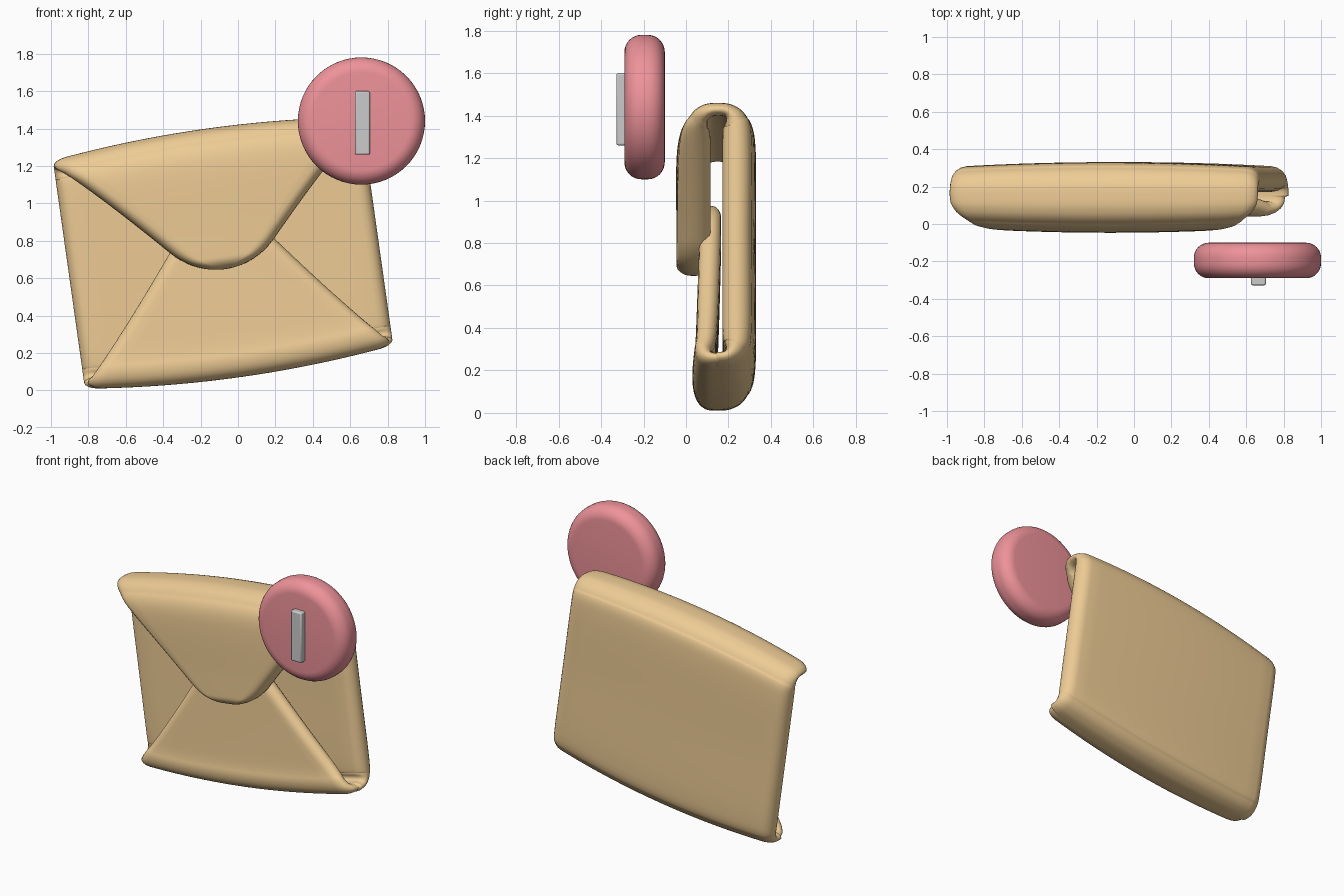
import bpy, bmesh, math
from mathutils import Vector

if "Cube" in bpy.data.objects:
    bpy.data.objects.remove(bpy.data.objects["Cube"])


def material(name, color):
    m = bpy.data.materials.new(name)
    m.diffuse_color = color
    m.use_nodes = True
    m.node_tree.nodes["Principled BSDF"].inputs["Base Color"].default_value = m.diffuse_color
    return m


def make_object(name, bm, mat=None, angle=60):
    bmesh.ops.remove_doubles(bm, verts=bm.verts, dist=0.0004)
    bmesh.ops.recalc_face_normals(bm, faces=bm.faces)
    me = bpy.data.meshes.new(name)
    bm.to_mesh(me)
    bm.free()
    ob = bpy.data.objects.new(name, me)
    bpy.context.collection.objects.link(ob)
    if mat:
        me.materials.append(mat)
    bpy.ops.object.select_all(action='DESELECT')
    ob.select_set(True)
    bpy.context.view_layer.objects.active = ob
    bpy.ops.object.shade_smooth_by_angle(angle=math.radians(angle))
    return ob


def bridge(bm, rings):
    for a, b in zip(rings, rings[1:]):
        for i in range(len(a)):
            j = (i + 1) % len(a)
            bm.faces.new((a[i], a[j], b[j], b[i]))


def catmull(p0, p1, p2, p3, t):
    return 0.5 * (2 * p1 + (p2 - p0) * t + (2 * p0 - 5 * p1 + 4 * p2 - p3) * t * t
                  + (3 * p1 - p0 - 3 * p2 + p3) * t ** 3)


def flap_width(d, slope, radius):
    # half width of a rounded triangular flap at distance d from its tip
    a = math.atan(slope)
    tangent = radius * (1 - math.cos(a))
    if d < tangent:
        return math.sqrt(max(0, radius ** 2 - (radius - d) ** 2))
    return radius * math.sin(a) + (d - tangent) / slope


# Envelope: one folded sheet, path of (y, height, half thickness) tip to tip
TOP_TIP, LOW_TIP = -0.08, 0.22
keys = [Vector(k) for k in (
    (0.035, TOP_TIP, 0.08), (0.035, 0.1, 0.08), (0.035, 0.44, 0.078),
    (0.05, 0.535, 0.05), (0.09, 0.575, 0.035), (0.15, 0.585, 0.03),
    (0.21, 0.575, 0.035), (0.245, 0.53, 0.06), (0.252, 0.44, 0.077),
    (0.252, 0.0, 0.077), (0.252, -0.44, 0.077), (0.245, -0.53, 0.06),
    (0.21, -0.575, 0.035), (0.15, -0.585, 0.03), (0.095, -0.575, 0.035),
    (0.075, -0.53, 0.045), (0.095, -0.42, 0.052), (0.112, 0.0, 0.052),
    (0.115, LOW_TIP, 0.05))]
last = len(keys) - 2
rows = []
for i in range(last + 1):
    p = [keys[min(max(i + o, 0), last + 1)] for o in (-1, 0, 1, 2)]
    n = 24 if i in (0, last) else 10
    for k in range(n):
        t = k / n
        if i == 0:
            t = t * t
        if i == last:
            t = 1 - (1 - t) ** 2
        rows.append((i + t, catmull(*p, t)))
rows.append((last + 1, keys[-1]))

TILT, CX, CZ = math.radians(8), -0.08, 0.735
ca, sa = math.cos(TILT), math.sin(TILT)
COLS, ARC, EDGE = 18, 8, 0.07
bm = bmesh.new()
rings = []
for i, (s, p) in enumerate(rows):
    tan = rows[min(i + 1, len(rows) - 1)][1] - rows[max(i - 1, 0)][1]
    normal = Vector((tan.y, -tan.x)).normalized()
    w, t, d = 0.832, p.z, 1
    if s < 5:
        d = p.y - TOP_TIP
        w = min(0.842, flap_width(d, 1.0, 0.40))
    elif s > 13:
        d = LOW_TIP - p.y
        w = min(0.842, flap_width(d, 1.17, 0.27))
    t *= math.sqrt(max(0, 1 - (1 - min(d / 0.06, 1)) ** 2))   # rounded tip
    r = min(EDGE, w * 0.5)
    half = [((w - r) * (2 * k / COLS - 1), t) for k in range(COLS)]
    half += [(w - r + r * math.sin(math.pi * k / ARC), t * math.cos(math.pi * k / ARC))
             for k in range(ARC)]
    section = half + [(-a, -b) for a, b in half]
    ring = []
    for u, b in section:
        y, v = p.x + normal.x * b, p.y + normal.y * b
        f = max(0, 1 - (u / 0.84) ** 2)          # pillow bulge
        v *= 1 + 0.09 * f
        y = 0.15 + (y - 0.15) * (0.86 + 0.14 * f)
        ring.append(bm.verts.new((CX + u * ca - v * sa, y, CZ + u * sa + v * ca)))
    rings.append(ring)
bridge(bm, rings)
make_object("envelope", bm, material("tan_paper", (0.85, 0.6, 0.3, 1)), 80)

# Badge: round-edged disc
BX, BZ, R, RND = 0.66, 1.44, 0.34, 0.08
profile = [(0, -0.29)]
profile += [(R - RND + RND * math.sin(a), -0.21 - RND * math.cos(a))
            for a in (math.pi / 2 * k / 8 for k in range(9))]
profile += [(R - RND + RND * math.cos(a), -0.18 + RND * math.sin(a))
            for a in (math.pi / 2 * k / 8 for k in range(9))]
profile.append((0, -0.10))
bm = bmesh.new()
bridge(bm, [[bm.verts.new((BX + r * math.cos(a), y, BZ + r * math.sin(a)))
             for a in (2 * math.pi * k / 64 for k in range(64))] for r, y in profile])
make_object("badge_disc", bm, material("red", (0.85, 0.29, 0.32, 1)))

# Plain raised bar on the badge
bm = bmesh.new()
bmesh.ops.create_cube(bm, size=1)
for v in bm.verts:
    v.co = (0.665 + v.co.x * 0.08, -0.30 + v.co.y * 0.055, 1.43 + v.co.z * 0.34)
bar = make_object("badge_bar", bm, None, 30)
bev = bar.modifiers.new("soft_edge", 'BEVEL')
bev.width = 0.008
bev.segments = 2
